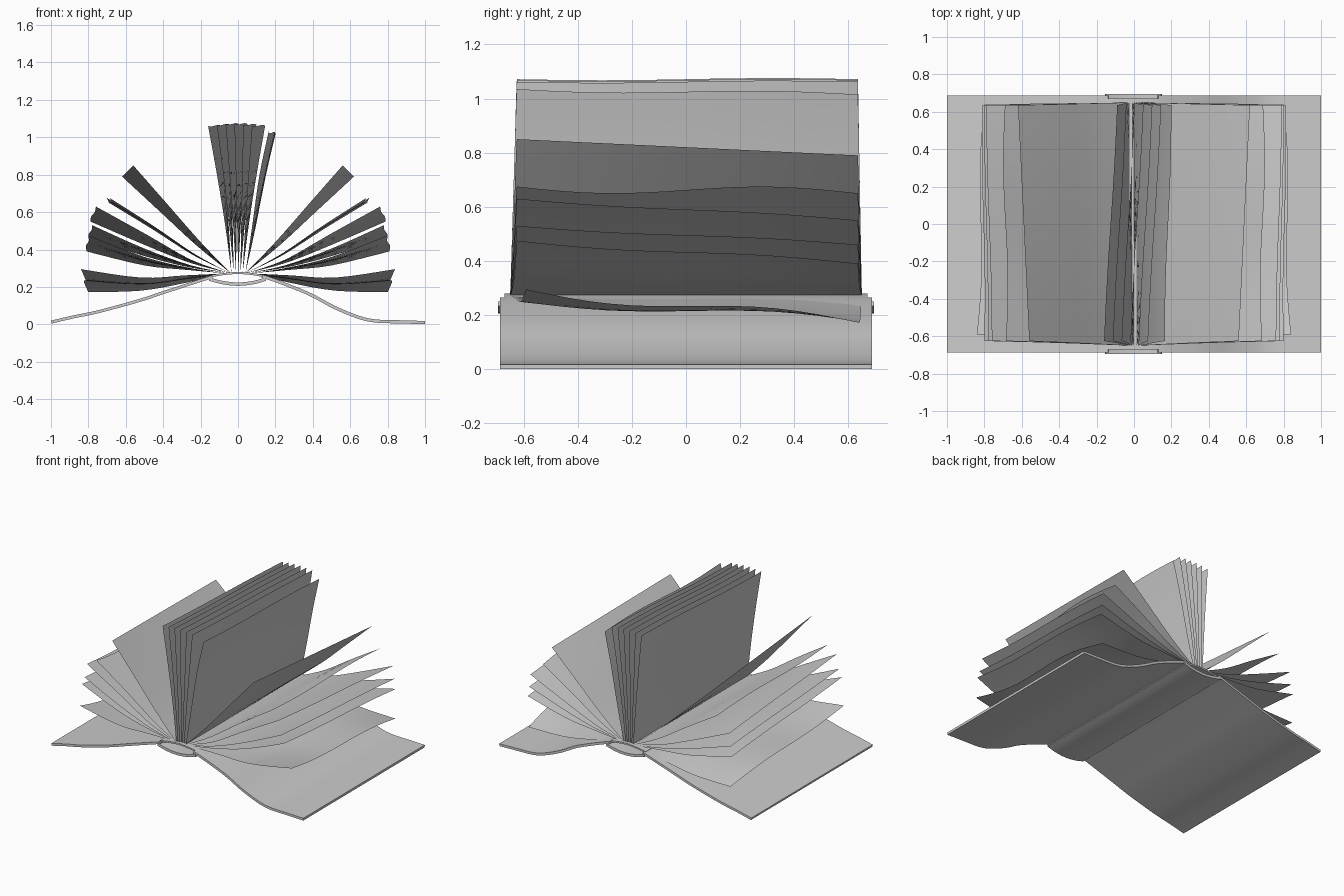
import bpy, bmesh, math
from mathutils import Vector
from mathutils.geometry import interpolate_bezier

if "Cube" in bpy.data.objects:
    bpy.data.objects.remove(bpy.data.objects["Cube"])

paper = bpy.data.materials.new("plain_grey")
paper.diffuse_color = (0.6, 0.6, 0.6, 1)
paper.use_nodes = True
paper.node_tree.nodes["Principled BSDF"].inputs["Base Color"].default_value = paper.diffuse_color


def finish(name, bm):
    me = bpy.data.meshes.new(name)
    bmesh.ops.recalc_face_normals(bm, faces=bm.faces)
    bm.to_mesh(me)
    bm.free()
    me.materials.append(paper)
    ob = bpy.data.objects.new(name, me)
    bpy.context.collection.objects.link(ob)
    bpy.ops.object.select_all(action='DESELECT')
    ob.select_set(True)
    bpy.context.view_layer.objects.active = ob
    bpy.ops.object.shade_smooth_by_angle(angle=math.radians(30))
    return ob


def smooth(pts, steps=4):
    """Catmull-Rom curve through (x, z) points."""
    p = [Vector((a, 0, b)) for a, b in pts]
    out = [p[0]]
    for i in range(len(p) - 1):
        t0 = (p[i + 1] - p[max(i - 1, 0)]) / 6
        t1 = (p[min(i + 2, len(p) - 1)] - p[i]) / 6
        out += interpolate_bezier(p[i], p[i] + t0, p[i + 1] - t1, p[i + 1], steps + 1)[1:]
    return out


def board(name, pts, half, thick):
    """Bent slab: a profile thickened downward and extruded along y."""
    line = smooth(pts)
    low = []
    for i, v in enumerate(line):
        d = (line[min(i + 1, len(line) - 1)] - line[max(i - 1, 0)]).normalized()
        low.append(v - Vector((-d.z, 0, d.x)) * thick)
    bm = bmesh.new()
    rings = [[[bm.verts.new((v.x, y, v.z)) for v in s] for s in (line, low)]
             for y in (-half, half)]
    (a, b), (c, d) = rings
    for i in range(len(line) - 1):
        for q in ((a, b), (c, d), (a, c), (b, d)):
            bm.faces.new((q[0][i], q[0][i + 1], q[1][i + 1], q[1][i]))
    for i in (0, -1):
        bm.faces.new((a[i], b[i], d[i], c[i]))
    return finish(name, bm)


def page(name, front, back, wave=0.0, side=1, y_front=-0.625, y_back=0.635, rows=16):
    """Thin sheet between a front and a back profile, rippled towards its free edge."""
    f, b = smooth(front, 4), smooth(back, 4)
    bm = bmesh.new()
    grid = []
    for r in range(rows + 1):
        t = r / rows
        row = []
        for i, (p, q) in enumerate(zip(f, b)):
            u = i / (len(f) - 1)
            v = p.lerp(q, t)
            y0, y1 = -0.65 + (y_front + 0.65) * u, 0.65 + (y_back - 0.65) * u
            ripple = -wave * math.sin(2 * math.pi * t) * u
            row.append(bm.verts.new((side * (v.x + 0.6 * ripple), y0 + (y1 - y0) * t, v.z + ripple)))
        grid.append(row)
    for r in range(rows):
        for i in range(len(f) - 1):
            bm.faces.new((grid[r][i], grid[r][i + 1], grid[r + 1][i + 1], grid[r + 1][i]))
    return finish(name, bm)


# Cover boards, bent spine and the binding strip above it
board("left_cover", [(-1, .02), (-.88, .048), (-.75, .075), (-.54, .132), (-.4, .178),
                     (-.24, .23), (-.14, .262)], .688, .016)
board("right_cover", [(.13, .265), (.2, .243), (.38, .172), (.52, .098), (.65, .045),
                      (.74, .026), (.86, .022), (1, .018)], .688, .017)
board("spine", [(-.15, .25), (-.08, .232), (0, .224), (.08, .232), (.145, .25)], .694, .018)
board("binding", [(-.15, .262), (-.08, .274), (0, .28), (.08, .274), (.14, .262)], .67, .011)

# Fanned pages on both sides: front profile, back profile, ripple
fan = [
    ([(.04, .275), (.2, .44), (.38, .645), (.56, .85)], [(.04, .275), (.22, .42), (.42, .605), (.62, .79)], .0),
    ([(.045, .275), (.23, .375), (.45, .525), (.685, .675)], [(.045, .275), (.24, .37), (.46, .51), (.69, .65)], .018),
    ([(.05, .275), (.25, .345), (.48, .475), (.76, .63)], [(.05, .275), (.26, .33), (.5, .425), (.79, .55)], .005),
    ([(.055, .275), (.25, .315), (.5, .405), (.78, .53)], [(.055, .275), (.26, .305), (.5, .365), (.80, .46)], .005),
    ([(.06, .272), (.25, .30), (.5, .36), (.80, .475)], [(.06, .272), (.26, .29), (.5, .315), (.81, .39)], .008),
    ([(.065, .272), (.28, .262), (.52, .25), (.84, .295)], [(.065, .272), (.28, .222), (.52, .18), (.80, .172)], .022),
]
for side, label in ((1, "right"), (-1, "left")):
    for n, (f, b, w) in enumerate(fan):
        low = n == 5
        page(f"{label}_page_{n + 1}", f, b, w, side, -.59 if low else -.625, .64 if low else .635)

# Upright pages in the middle
for n in range(6):
    root = -.035 + .012 * n
    xf, xb = -.16 + .047 * n, -.09 + .047 * n
    z = 1.062 + .01 * math.sin(math.pi * n / 5)
    prof = [[(root, .275), (root + (x - root) * .27, .53), (root + (x - root) * .62, .8), (x, z)]
            for x in (xf, xb)]
    page(f"upright_page_{n + 1}", prof[0], prof[1], .004)
page("upright_page_7", [(.04, .275), (.075, .52), (.115, .8), (.165, 1.035)],
     [(.04, .275), (.09, .5), (.15, .8), (.2, 1.015)], .008)
